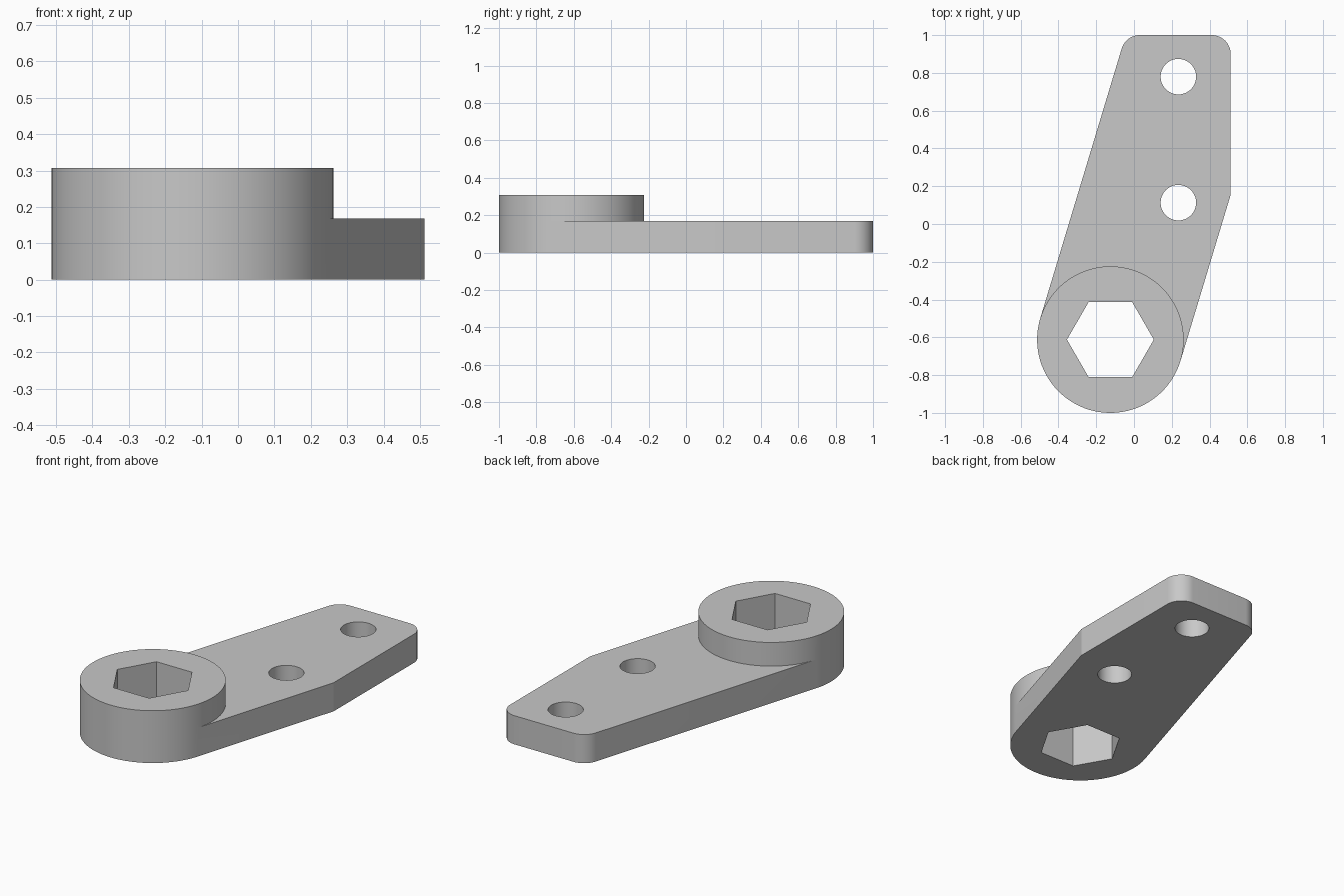
import bpy
import bmesh
from math import cos, sin, tan, pi, radians
from mathutils import Vector

old = bpy.data.objects.get("Cube")
if old:
    bpy.data.objects.remove(old, do_unlink=True)

BOSS = Vector((-0.125, -0.612))
BOSS_R, BOSS_H = 0.388, 0.307
PLATE_H = 0.168
TILT = radians(-16.8)          # lean of the arm's long edges
RIGHT, END = 0.512, 1.0        # straight side and far end of the arm
CORNER_R = 0.1

grey = bpy.data.materials.new("grey metal")
grey.use_nodes = True
colour = (0.58, 0.58, 0.58, 1)
grey.diffuse_color = colour
grey.node_tree.nodes["Principled BSDF"].inputs["Base Color"].default_value = colour


def prism(name, outline, z0, z1):
    """Extrude a flat outline from z0 to z1."""
    bm = bmesh.new()
    face = bm.faces.new([bm.verts.new((p[0], p[1], z0)) for p in outline])
    new = bmesh.ops.extrude_face_region(bm, geom=[face])["geom"]
    bmesh.ops.translate(bm, vec=(0, 0, z1 - z0),
                        verts=[v for v in new if isinstance(v, bmesh.types.BMVert)])
    bmesh.ops.recalc_face_normals(bm, faces=bm.faces)
    mesh = bpy.data.meshes.new(name)
    bm.to_mesh(mesh)
    bm.free()
    mesh.materials.append(grey)
    obj = bpy.data.objects.new(name, mesh)
    bpy.context.collection.objects.link(obj)
    return obj


def ring(centre, radius, sides, start=0.0):
    return [centre + radius * Vector((cos(start + 2 * pi * i / sides),
                                      sin(start + 2 * pi * i / sides)))
            for i in range(sides)]


def fillet(prev, corner, nxt, radius, steps=10):
    """Points of a round that replaces a sharp outline corner."""
    a, b = (prev - corner).normalized(), (nxt - corner).normalized()
    half = a.angle(b) / 2
    centre = corner + (a + b).normalized() * radius / sin(half)
    start = corner + a * radius / tan(half) - centre
    end = corner + b * radius / tan(half) - centre
    return [centre + start.lerp(end, i / steps).normalized() * radius
            for i in range(steps + 1)]


def combine(target, tool, operation):
    mod = target.modifiers.new(tool.name, "BOOLEAN")
    mod.object, mod.operation, mod.solver = tool, operation, "EXACT"
    bpy.context.view_layer.objects.active = target
    bpy.ops.object.modifier_apply(modifier=mod.name)
    bpy.data.objects.remove(tool, do_unlink=True)


# Arm outline: both long edges leave the boss at a tangent
across = Vector((cos(TILT), sin(TILT)))
along = Vector((-across.y, across.x))
right_start = BOSS + across * BOSS_R
left_start = BOSS - across * BOSS_R
bend = right_start + along * ((RIGHT - right_start.x) / along.x)
right_end = Vector((RIGHT, END))
left_end = left_start + along * ((END - left_start.y) / along.y)
outline = [right_start, bend]
outline += fillet(bend, right_end, left_end, CORNER_R)
outline += fillet(right_end, left_end, left_start, CORNER_R)
outline.append(left_start)

# Raised round boss joined with the flat arm
lever = prism("lever_arm", outline, 0, PLATE_H)
boss = prism("boss", ring(BOSS, BOSS_R, 96, TILT), 0, BOSS_H)
combine(lever, boss, "UNION")

# Hexagonal socket and two bolt holes, cut right through
combine(lever, prism("hex_cutter", ring(BOSS, 0.23, 6), -0.1, 0.5), "DIFFERENCE")
for y in (0.78, 0.113):
    hole = prism("hole_cutter", ring(Vector((0.235, y)), 0.094, 48), -0.1, 0.5)
    combine(lever, hole, "DIFFERENCE")

# Smooth curved walls, sharp edges kept
bpy.ops.object.select_all(action="DESELECT")
lever.select_set(True)
bpy.context.view_layer.objects.active = lever
bpy.ops.object.shade_smooth_by_angle(angle=radians(15))
